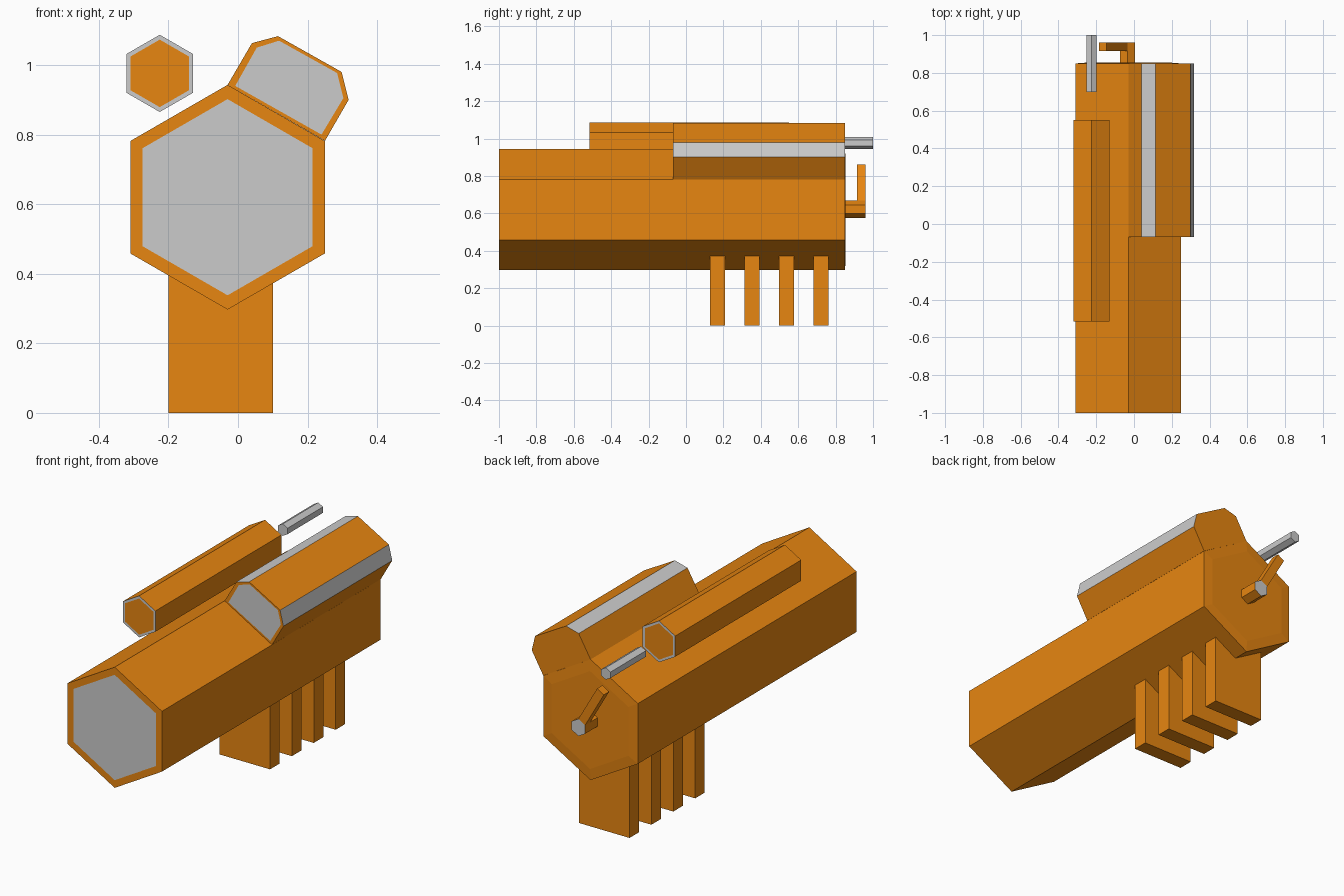
import bpy, bmesh, math

if "Cube" in bpy.data.objects:
    bpy.data.objects.remove(bpy.data.objects["Cube"])

def material(name, rgb):
    m = bpy.data.materials.new(name)
    m.diffuse_color = (*rgb, 1)
    m.use_nodes = True
    m.node_tree.nodes["Principled BSDF"].inputs["Base Color"].default_value = m.diffuse_color
    return m

MATS = [material("orange", (0.80, 0.237, 0.0055)), material("light_grey", (0.61, 0.61, 0.61))]
O, G = 0, 1

def hexagon(x, z, r):
    """Pointed-top hexagon in the xz plane."""
    return [(x + r * math.cos(math.radians(30 + 60 * k)),
             z + r * math.sin(math.radians(30 + 60 * k))) for k in range(6)]

def loft(name, sections, bands, front=O, back=O):
    """Skin (y, profile) sections; bands give one colour, or a colour per side."""
    bm = bmesh.new()
    rings = [[bm.verts.new((x, y, z)) for x, z in prof] for y, prof in sections]
    n = len(rings[0])
    bm.faces.new(rings[0]).material_index = front
    bm.faces.new(rings[-1]).material_index = back
    for a, b, colour in zip(rings, rings[1:], bands):
        for i in range(n):
            j = (i + 1) % n
            f = bm.faces.new((a[i], a[j], b[j], b[i]))
            f.material_index = colour[i] if isinstance(colour, list) else colour
    bmesh.ops.recalc_face_normals(bm, faces=bm.faces)
    me = bpy.data.meshes.new(name)
    bm.to_mesh(me)
    bm.free()
    for m in MATS:
        me.materials.append(m)
    ob = bpy.data.objects.new(name, me)
    bpy.context.collection.objects.link(ob)
    return ob

# main hexagonal body: grey front panel, very slightly raised rear plate
bx, bz = -0.03, 0.62
body = hexagon(bx, bz, 0.323)
loft("main_body", [(-1, hexagon(bx, bz, 0.282)), (-1, body), (0.85, body),
                   (0.854, hexagon(bx, bz, 0.262))], [O, O, O], front=G)

# side housing on the upper right face, with grey chamfers
housing = [(-0.03, 0.943), (0.04, 1.063), (0.115, 1.083),
           (0.298, 0.98), (0.318, 0.90), (0.25, 0.782)]
panel = [(-0.008, 0.94), (0.054, 1.05), (0.118, 1.07),
         (0.285, 0.977), (0.303, 0.905), (0.24, 0.80)]
loft("side_housing", [(-0.07, panel), (-0.07, housing), (0.85, housing)],
     [O, [O, G, O, G, O, O]], front=G)

# upper tube with grey end rims, and the rod behind it
tx, tz = -0.225, 0.976
tube, core = hexagon(tx, tz, 0.111), hexagon(tx, tz, 0.097)
loft("upper_tube", [(-0.515, core), (-0.515, tube), (0.55, tube), (0.55, core)], [G, O, G])
rod = hexagon(tx, tz, 0.032)
loft("rear_rod", [(0.70, rod), (1.0, rod)], [G], front=G, back=G)

# crank: hub, and an arm growing from the hub's upper left face
hub = hexagon(-0.035, 0.622, 0.046)
loft("crank_hub", [(0.85, hub), (0.96, hub)], [O], back=G)
p, q = hub[1], hub[2]
dx, dz = -0.5 * 0.222, 0.866 * 0.222
arm = [p, q, (q[0] + dx, q[1] + dz), (p[0] + dx, p[1] + dz)]
loft("crank_arm", [(0.915, arm), (0.96, arm)], [O])

# row of four slab legs
slab = [(-0.2, 0), (0.1, 0), (0.1, 0.40), (-0.2, 0.40)]
for i in range(4):
    y = 0.128 + 0.185 * i
    loft(f"leg_{i + 1}", [(y, slab), (y + 0.08, slab)], [O])
